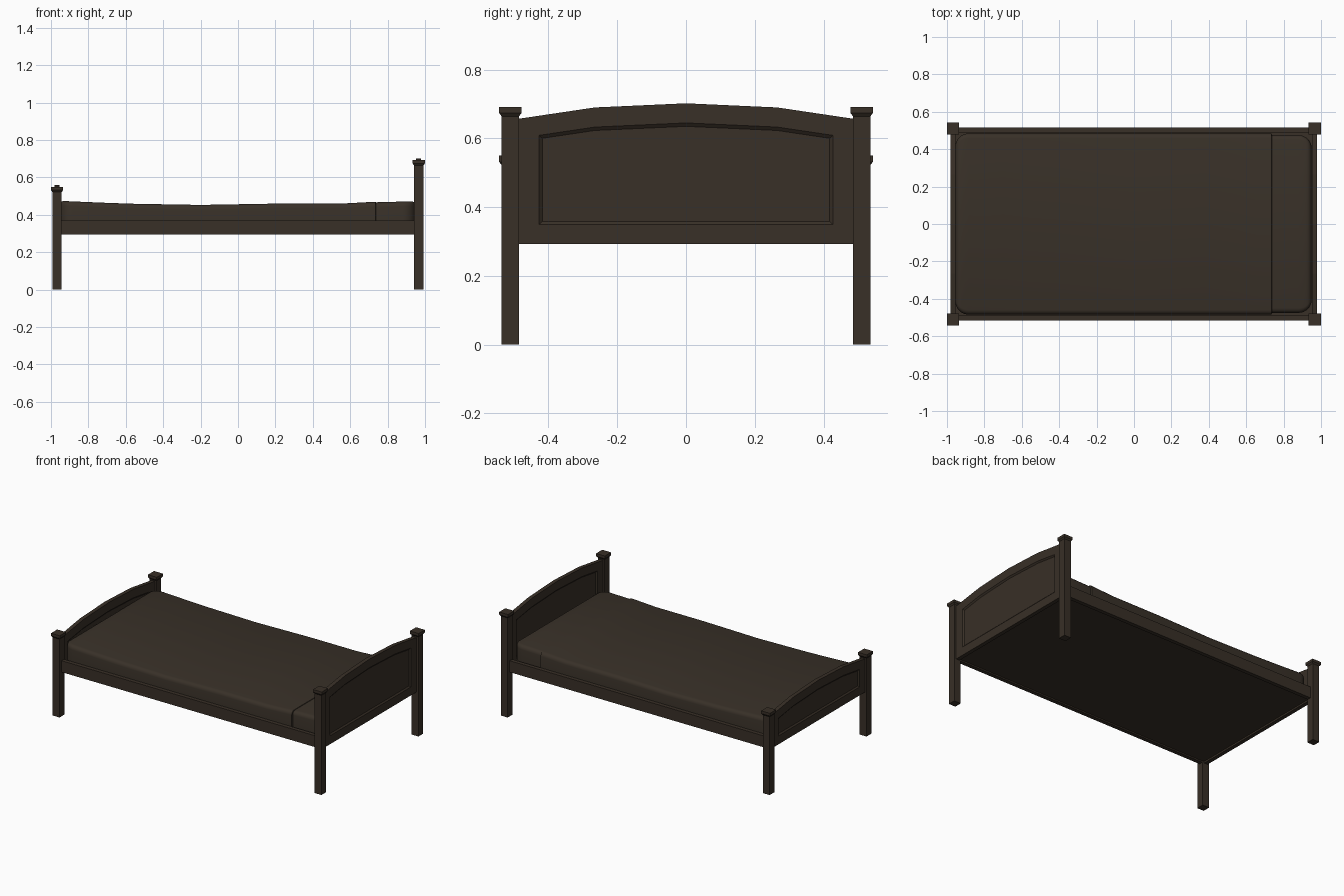
import bpy, bmesh, math

if "Cube" in bpy.data.objects:
    bpy.data.objects.remove(bpy.data.objects["Cube"])


def material(name, rgb):
    m = bpy.data.materials.new(name)
    m.diffuse_color = (*rgb, 1)
    m.use_nodes = True
    m.node_tree.nodes["Principled BSDF"].inputs["Base Color"].default_value = m.diffuse_color
    return m


WOOD = material("dark brown wood", (0.040, 0.029, 0.020))
CLOTH = material("dark brown bedding", (0.040, 0.030, 0.021))


def finish(name, bm, mat):
    bmesh.ops.recalc_face_normals(bm, faces=bm.faces)
    me = bpy.data.meshes.new(name)
    bm.to_mesh(me)
    bm.free()
    me.materials.append(mat)
    ob = bpy.data.objects.new(name, me)
    bpy.context.collection.objects.link(ob)
    return ob


def loft(bm, loops, caps=True):
    """Bridge closed loops of equal length, optionally closing both ends."""
    rings = [[bm.verts.new(p) for p in lp] for lp in loops]
    n = len(rings[0])
    for a, b in zip(rings, rings[1:]):
        for i in range(n):
            j = (i + 1) % n
            bm.faces.new((a[i], a[j], b[j], b[i]))
    if caps:
        bm.faces.new(rings[0])
        bm.faces.new(rings[-1])


def box(name, x0, x1, y0, y1, z0, z1, mat):
    bm = bmesh.new()
    loft(bm, [[(x0, y0, z), (x1, y0, z), (x1, y1, z), (x0, y1, z)] for z in (z0, z1)])
    return finish(name, bm, mat)


# posts with flared square caps
def post(name, cx, cy, top):
    prof = [(0.025, 0), (0.025, top - 0.028), (0.0325, top - 0.018), (0.0325, top)]
    bm = bmesh.new()
    loft(bm, [[(cx - h, cy - h, z), (cx + h, cy - h, z), (cx + h, cy + h, z), (cx - h, cy + h, z)]
              for h, z in prof])
    finish(name, bm, WOOD)


HEAD_TOP, FOOT_TOP = 0.692, 0.550
for side, s in (("front", -1), ("back", 1)):
    post("head_post_" + side, 0.9665, s * 0.511, HEAD_TOP)
    post("foot_post_" + side, -0.9675, s * 0.511, FOOT_TOP)


# arched boards with a recessed panel on both faces
def arch(y, top):
    pts = [(0, top + 0.010), (0.265, top - 0.002), (0.487, top - 0.035)]
    y = abs(y)
    for (a, za), (b, zb) in zip(pts, pts[1:]):
        if y <= b:
            return za + (zb - za) * (y - a) / (b - a)
    return pts[-1][1]


def board_loop(x, half, bottom, drop, top):
    ys = [half, 0.265, 0, -0.265, -half]
    return [(x, -half, bottom), (x, half, bottom)] + [(x, y, arch(y, top) - drop) for y in ys]


def board(name, cx, top):
    t = 0.013
    steps = [(t - 0.008, 0.418, 0.358, 0.067), (t, 0.427, 0.349, 0.057), (t, 0.487, 0.293, 0)]
    steps = [(-a, *r) for a, *r in steps] + steps[::-1]
    bm = bmesh.new()
    loft(bm, [board_loop(cx + a, h, b, d, top) for a, h, b, d in steps])
    finish(name, bm, WOOD)


board("headboard", 0.9645, HEAD_TOP)
board("footboard", -0.9675, FOOT_TOP)

# side rails and base board
for side, s in (("front", -1), ("back", 1)):
    y0, y1 = sorted((s * 0.489, s * 0.515))
    box("side_rail_" + side, -0.95, 0.95, y0, y1, 0.295, 0.371, WOOD)
box("base_board", -0.956, 0.953, -0.49, 0.49, 0.304, 0.325, WOOD)

# mattress: cross-sections along x, sagging in the middle, rounded corners
SAG = [(-0.96, .475), (-0.7, .464), (-0.55, .459), (-0.2, .453), (0.2, .460),
       (0.55, .460), (0.735, .470), (0.96, .476)]
X0, X1, R, FOLD = -0.955, 0.95, 0.07, 0.735


def sag(x):
    for (a, za), (b, zb) in zip(SAG, SAG[1:]):
        if x <= b:
            return za + (zb - za) * (x - a) / (b - a)
    return SAG[-1][1]


def section(x, covered):
    d = min(x - X0, X1 - x)
    w = 0.484 if covered else 0.475
    if d < R:
        w -= R - math.sqrt(max(0, R * R - (R - d) ** 2))
    z = sag(x) - (0 if covered else 0.003)
    r = 0.025
    if d < r:
        z -= r - math.sqrt(max(0, r * r - (r - d) ** 2))
    half = [(w, 0.32), (w, z - r)]
    for k in (1, 2, 3):
        a = k * math.pi / 6
        half.append((w - r + r * math.cos(a), z - r + r * math.sin(a)))
    return [(x, y, zz) for y, zz in half] + [(x, -y, zz) for y, zz in reversed(half)]


ends = [R * (1 - math.cos(i * math.pi / 16)) for i in range(9)]
mids = [-0.7, -0.55, -0.38, -0.2, 0, 0.2, 0.38, 0.55, 0.65]
loops = [section(X0 + e, True) for e in ends] + [section(x, True) for x in mids]
# turned-down edge of the blanket near the head end
loops += [section(FOLD, True), section(FOLD + 0.002, False)]
loops += [section(X1 - e, False) for e in reversed(ends)]
bm = bmesh.new()
loft(bm, loops)
mattress = finish("mattress", bm, CLOTH)
bpy.context.view_layer.objects.active = mattress
mattress.select_set(True)
bpy.ops.object.shade_smooth_by_angle(angle=math.radians(35))
